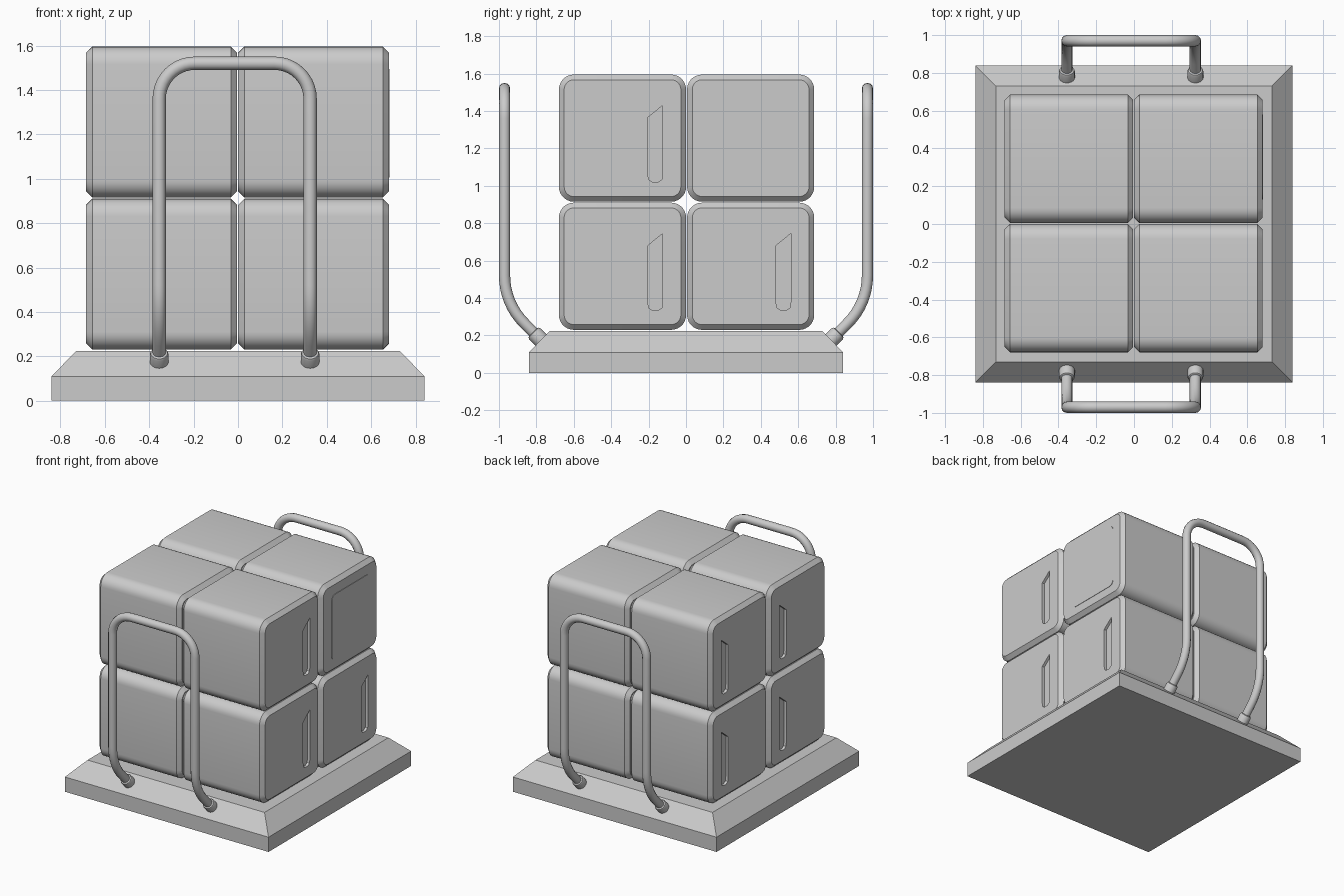
import bpy, bmesh
from math import sin, cos, pi, radians
from mathutils import Vector, Matrix

if "Cube" in bpy.data.objects:
    bpy.data.objects.remove(bpy.data.objects["Cube"])


def loft(name, rings):
    """Skin a stack of equal-length closed rings and cap both ends."""
    bm = bmesh.new()
    loops = [[bm.verts.new(p) for p in ring] for ring in rings]
    n = len(loops[0])
    for a, b in zip(loops, loops[1:]):
        for i in range(n):
            j = (i + 1) % n
            bm.faces.new((a[i], a[j], b[j], b[i]))
    bm.faces.new(loops[0][::-1])
    bm.faces.new(loops[-1])
    bmesh.ops.recalc_face_normals(bm, faces=bm.faces)
    me = bpy.data.meshes.new(name)
    bm.to_mesh(me)
    bm.free()
    ob = bpy.data.objects.new(name, me)
    bpy.context.collection.objects.link(ob)
    return ob


def select(ob):
    bpy.ops.object.select_all(action='DESELECT')
    ob.select_set(True)
    bpy.context.view_layer.objects.active = ob


def smooth(ob, angle=30):
    select(ob)
    bpy.ops.object.shade_smooth_by_angle(angle=radians(angle))


def rounded(hw, hh, r, seg=7):
    """Rounded rectangle outline in two dimensions."""
    pts = []
    for k, (sx, sy) in enumerate([(1, 1), (-1, 1), (-1, -1), (1, -1)]):
        for i in range(seg + 1):
            a = (k + i / seg) * pi / 2
            pts.append((sx * (hw - r) + r * cos(a), sy * (hh - r) + r * sin(a)))
    return pts


def square(h, z):
    return [(h, h, z), (-h, h, z), (-h, -h, z), (h, -h, z)]


# Base plate with sloped upper edge
loft("base_plate", [square(0.84, 0), square(0.84, 0.11), square(0.73, 0.223)])

# Eight rounded crates, each with a slanted slot in its outer side face
H, R, C = 0.34, 0.08, 0.028
SLOT = [(0.135, -0.19), (0.14, -0.222), (0.16, -0.235), (0.19, -0.235),
        (0.21, -0.222), (0.215, -0.19), (0.215, 0.175), (0.135, 0.11)]


def crate(sx, sy, level):
    c = Vector((sx * 0.3425 - 0.002, sy * 0.3425 + 0.003, 0.57 + 0.685 * level))
    rings = []
    for x, inset in ((-H, C), (-H + C, 0), (H - C, 0), (H, C)):
        rings.append([c + Vector((x, y, z))
                      for y, z in rounded(H - inset, H - inset, R - inset)])
    ob = loft("crate", rings)
    if (sx, sy, level) == (1, 1, 1):
        # Thin raised cover panel over one slot
        loft("cover_panel", [[c + Vector((x, y + 0.01, z - 0.005))
                              for y, z in rounded(0.225, 0.245, 0.04)]
                             for x in (H - 0.01, H + 0.003)])
    else:
        cutter = loft("slot_cutter", [[c + Vector((sx * x, y, z)) for y, z in SLOT]
                                      for x in (H - 0.02, H + 0.05)])
        cutter.hide_render = True
        select(ob)
        mod = ob.modifiers.new("slot", 'BOOLEAN')
        mod.operation = 'DIFFERENCE'
        mod.solver = 'EXACT'
        mod.object = cutter
        bpy.ops.object.modifier_apply(modifier=mod.name)
        bpy.data.objects.remove(cutter)
    smooth(ob)


for level in (0, 1):
    for sx in (-1, 1):
        for sy in (-1, 1):
            crate(sx, sy, level)

# Bent tube rails with foot collars, front and back
XC, XH, Y, TOP = -0.015, 0.34, 0.97, 1.52


def rail(side):
    half = [(XH, 0.775, 0.175)]
    rb, zb = 0.36, 0.52
    for i in range(9):
        a = pi / 4 * (1 - i / 8)
        half.append((XH, Y - rb * (1 - cos(a)), zb - rb * sin(a)))
    rt = 0.16
    for i in range(11):
        a = pi / 2 * i / 10
        half.append((XH - rt + rt * cos(a), Y, TOP - rt + rt * sin(a)))
    path = half + [(-x, y, z) for x, y, z in reversed(half)]
    cu = bpy.data.curves.new("rail", 'CURVE')
    cu.dimensions = '3D'
    cu.bevel_depth = 0.03
    cu.bevel_resolution = 4
    cu.use_fill_caps = True
    sp = cu.splines.new('POLY')
    sp.points.add(len(path) - 1)
    for p, (x, y, z) in zip(sp.points, path):
        p.co = (x + XC, side * y, z, 1)
    ob = bpy.data.objects.new("rail", cu)
    bpy.context.collection.objects.link(ob)
    select(ob)
    bpy.ops.object.convert(target='MESH')
    smooth(bpy.context.object, 40)

    axis = Vector((0, side, 1)).normalized()
    rot = axis.to_track_quat('Z', 'Y').to_matrix().to_4x4()
    for sx in (-1, 1):
        m = Matrix.Translation((XC + sx * XH, side * 0.795, 0.195)) @ rot
        rings = [[m @ Vector((r * cos(2 * pi * i / 20), r * sin(2 * pi * i / 20), z))
                  for i in range(20)]
                 for z, r in ((-0.04, 0.042), (0.018, 0.042), (0.028, 0.038), (0.032, 0.03))]
        smooth(loft("rail_collar", rings), 40)


for side in (-1, 1):
    rail(side)
